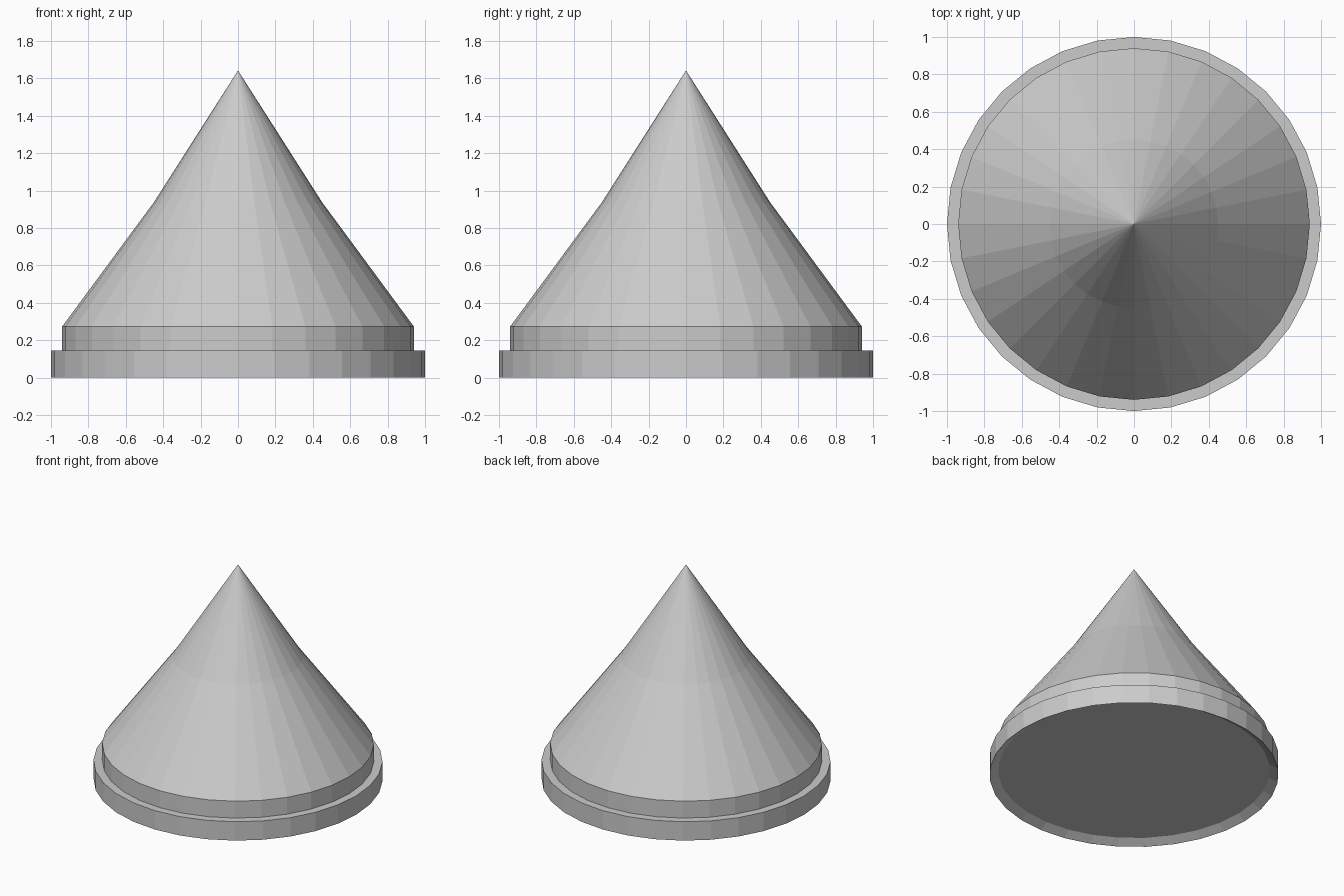
import bpy
from math import sin, cos, tau

if "Cube" in bpy.data.objects:
    bpy.data.objects.remove(bpy.data.objects["Cube"])

SIDES = 32


def lathe(name, profile):
    """Revolve (radius, z) points about z; radius 0 gives a single pole point."""
    verts, faces, rings = [], [], []
    for r, z in profile:
        n = SIDES if r > 0 else 1
        start = len(verts)
        verts += [(r * cos(tau * i / SIDES), r * sin(tau * i / SIDES), z) for i in range(n)]
        rings.append([start + i % n for i in range(SIDES)])
    for a, b in zip(rings, rings[1:]):
        for i in range(SIDES):
            j = (i + 1) % SIDES
            faces.append(list(dict.fromkeys((a[i], a[j], b[j], b[i]))))
    mesh = bpy.data.meshes.new(name)
    mesh.from_pydata(verts, [], faces)
    obj = bpy.data.objects.new(name, mesh)
    bpy.context.collection.objects.link(obj)
    return obj


# Base ring with a shallow dished underside and a narrow ledge on top
lathe("base_ring", [(0, 0.037), (0.94, 0.037), (1, 0), (1, 0.144), (0.94, 0.144)])

# Collar and slightly concave cone rising to a point
lathe("cone", [(0.94, 0.144), (0.94, 0.273), (0.45, 0.937), (0, 1.642)])
